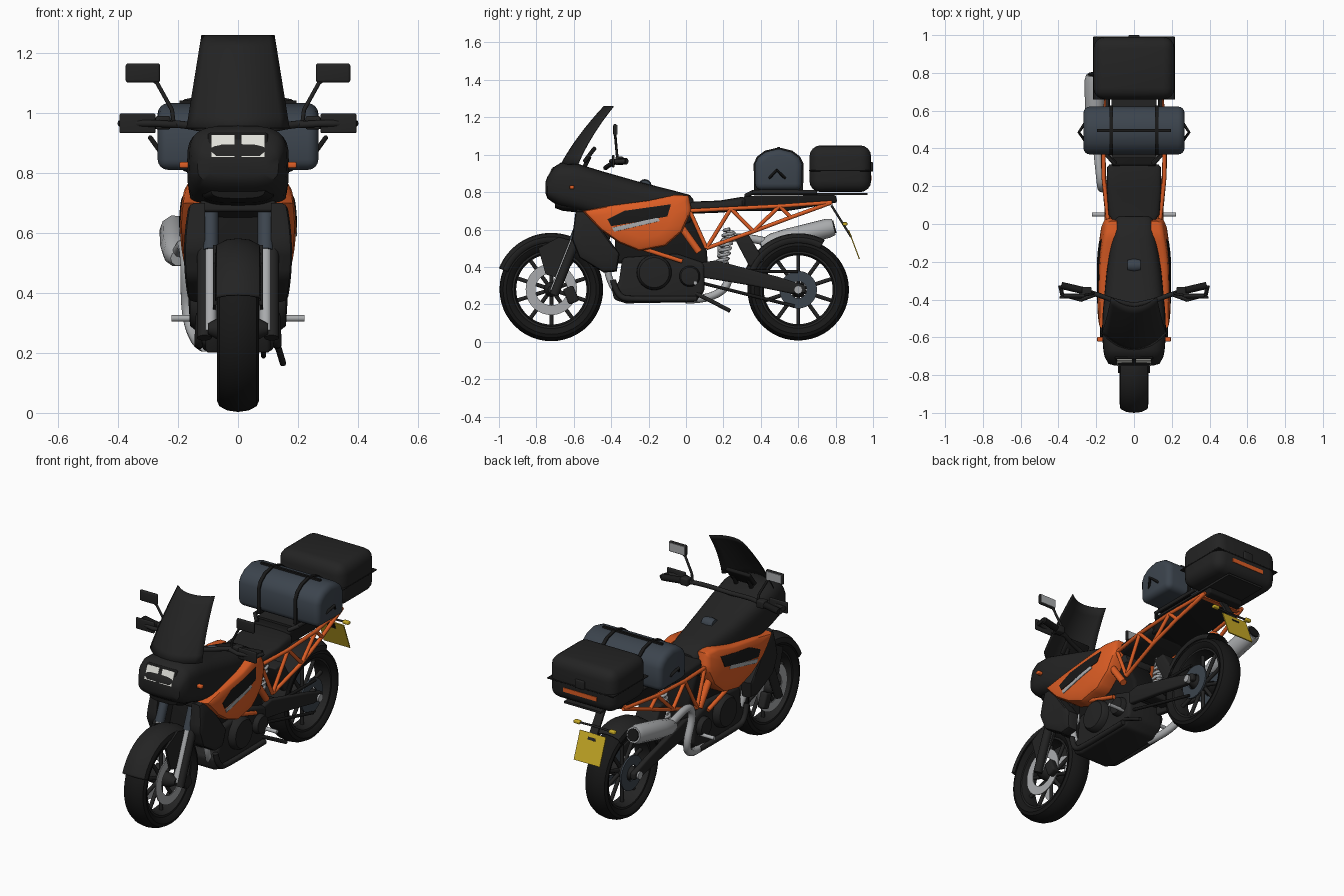
import bpy, bmesh, math
from mathutils import Vector, Matrix

if "Cube" in bpy.data.objects:
    bpy.data.objects.remove(bpy.data.objects["Cube"])


def material(name, rgb):
    m = bpy.data.materials.new(name)
    m.use_nodes = True
    m.diffuse_color = (*rgb, 1)
    m.node_tree.nodes["Principled BSDF"].inputs["Base Color"].default_value = (*rgb, 1)
    return m


BLACK = material("black plastic", (0.017, 0.017, 0.017))
DARK = material("deep black", (0.009, 0.009, 0.009))
ORANGE = material("orange paint", (0.72, 0.11, 0.018))
SLATE = material("slate grey", (0.045, 0.058, 0.075))
SILVER = material("silver metal", (0.4, 0.41, 0.42))
WHITE = material("lamp white", (0.75, 0.75, 0.7))
YELLOW = material("plate yellow", (0.6, 0.42, 0.02))


def finish(name, bm, mat, mirror=False, solid=0, bevel=0):
    bmesh.ops.recalc_face_normals(bm, faces=bm.faces)
    if bevel:
        sharp = [e for e in bm.edges if e.calc_face_angle(0) > 0.7]
        bmesh.ops.bevel(bm, geom=sharp, offset=bevel, segments=4, profile=0.5,
                        affect='EDGES', clamp_overlap=True)
    me = bpy.data.meshes.new(name)
    bm.to_mesh(me)
    bm.free()
    me.materials.append(mat)
    ob = bpy.data.objects.new(name, me)
    bpy.context.collection.objects.link(ob)
    bpy.ops.object.select_all(action='DESELECT')
    ob.select_set(True)
    bpy.context.view_layer.objects.active = ob
    bpy.ops.object.shade_smooth_by_angle(angle=0.65)
    if solid:
        ob.modifiers.new("thickness", 'SOLIDIFY').thickness = solid
    if mirror:
        ob.modifiers.new("mirror", 'MIRROR')
    return ob


def skin(bm, rings, closed=True, caps=True):
    rows = [[bm.verts.new(p) for p in r] for r in rings]
    n = len(rows[0])
    for a, b in zip(rows, rows[1:]):
        for i in range(n if closed else n - 1):
            j = (i + 1) % n
            bm.faces.new((a[i], a[j], b[j], b[i]))
    if caps:
        bm.faces.new(rows[0])
        bm.faces.new(rows[-1])


def box(name, c, size, mat, bevel=0, tilt=0, mirror=False):
    bm = bmesh.new()
    bmesh.ops.create_cube(bm, size=1, matrix=Matrix.Translation(c)
                          @ Matrix.Rotation(tilt, 4, 'X') @ Matrix.Diagonal((*size, 1)))
    return finish(name, bm, mat, mirror, bevel=bevel)


def prism(name, outline, x0, x1, mat, bevel=0, mirror=False):
    bm = bmesh.new()
    skin(bm, [[(x, y, z) for y, z in outline] for x in (x0, x1)])
    return finish(name, bm, mat, mirror, bevel=bevel)


def loft(name, stations, mat, power=3.0):
    """Superellipse sections along y: (y, half width, low z, high z)."""
    bm, rings, n = bmesh.new(), [], 32
    for y, w, lo, hi in stations:
        ring = []
        for i in range(n):
            c, s = math.cos(math.tau * i / n), math.sin(math.tau * i / n)
            px = math.copysign(abs(c) ** (2 / power), c) * w
            pz = math.copysign(abs(s) ** (2 / power), s) * (hi - lo) / 2
            ring.append((px, y, (lo + hi) / 2 + pz))
        rings.append(ring)
    skin(bm, rings)
    return finish(name, bm, mat)


def lathe(name, profile, c, mat, start=0, end=360, mirror=False, solid=0, steps=48):
    """Turn (x, radius) points about the x axis; angles run from front to back."""
    bm, rings, full = bmesh.new(), [], end - start == 360
    for i in range(steps + 1):
        a = math.radians(start + (end - start) * i / steps)
        rings.append([(x, c[0] - r * math.cos(a), c[1] + r * math.sin(a)) for x, r in profile])
    skin(bm, rings, closed=full, caps=False)
    bmesh.ops.remove_doubles(bm, verts=bm.verts, dist=1e-5)
    return finish(name, bm, mat, mirror, solid)


def tube(name, paths, r, mat, mirror=False, smooth=False, radii=None):
    cu = bpy.data.curves.new(name, 'CURVE')
    cu.dimensions, cu.bevel_depth, cu.bevel_resolution = '3D', r, 3
    cu.use_fill_caps = True
    for path in paths:
        sp = cu.splines.new('NURBS' if smooth else 'POLY')
        sp.points.add(len(path) - 1)
        for i, p in enumerate(path):
            sp.points[i].co = (*p, 1)
            sp.points[i].radius = radii[i] if radii else 1
        sp.order_u, sp.use_endpoint_u, sp.resolution_u = 3, True, 6
    ob = bpy.data.objects.new("helper", cu)
    bpy.context.collection.objects.link(ob)
    me = bpy.data.meshes.new_from_object(ob.evaluated_get(bpy.context.evaluated_depsgraph_get()))
    bm = bmesh.new()
    bm.from_mesh(me)
    bpy.data.objects.remove(ob)
    bpy.data.meshes.remove(me)
    return finish(name, bm, mat, mirror)


def panel(name, outline, surface, mat, inner=None, lift=0.0, edge=0.02):
    """Mirrored side panel whose outer face follows surface(y, z)."""
    pts = [Vector(a).lerp(Vector(b), k / 4) for a, b in
           zip(outline, outline[1:] + outline[:1]) for k in range(4)]
    mid = sum(pts, Vector((0, 0))) / len(pts)
    rings = []
    for s, drop in ((1, None), (1, edge), (0.96, edge * 0.25), (0.88, 0), (0.6, 0), (0.3, 0), (0.05, 0)):
        ring = []
        for p in pts:
            y, z = mid.lerp(p, s)
            x = surface(y, z) + lift - (drop or 0)
            ring.append(((inner if inner else x - 0.004) if drop is None else x, y, z))
        rings.append(ring)
    bm = bmesh.new()
    skin(bm, rings)
    return finish(name, bm, mat, mirror=True)


# Wheels
FRONT, REAR = (-0.72, 0.28), (0.6, 0.278)
for tag, c, k in (("front", FRONT, 1.0), ("rear", REAR, 0.98)):
    half = [(0.045, 0.205), (0.062, 0.22), (0.07, 0.24), (0.062, 0.258), (0.035, 0.272), (0, 0.277)]
    ring = half + [(-x, r) for x, r in half[-2::-1]]
    lathe(tag + "_tyre", [(x, r * k) for x, r in ring + ring[:1]], c, DARK)
    rim = [(0.05, 0.212), (0.05, 0.198), (0, 0.188), (-0.05, 0.198), (-0.05, 0.212), (0.05, 0.212)]
    lathe(tag + "_rim", [(x, r * k) for x, r in rim], c, BLACK)
    hub = [(-0.1, 0), (-0.1, 0.018), (-0.06, 0.04), (0.06, 0.04), (0.1, 0.018), (0.1, 0)]
    lathe(tag + "_hub", hub, c, BLACK)
    spokes = []
    for i in range(10):
        a = math.tau * (i + 0.5) / 10
        u = (math.cos(a), math.sin(a))
        spokes.append([(0, c[0] + u[0] * r, c[1] + u[1] * r) for r in (0.03, 0.195)])
    tube(tag + "_spokes", spokes, 0.011, BLACK)
disc = [(0.058, 0.085), (0.058, 0.137), (0.064, 0.137), (0.064, 0.085), (0.058, 0.085)]
lathe("front_brake_disc", disc, FRONT, SILVER, mirror=True)
sprocket = [(0.056, 0.045), (0.056, 0.1), (0.066, 0.1), (0.066, 0.045), (0.056, 0.045)]
lathe("rear_sprocket", sprocket, REAR, SLATE, mirror=True)

# Mudguards
arch = [(-0.076, 0.25), (-0.072, 0.28), (-0.04, 0.297), (0, 0.302), (0.04, 0.297), (0.072, 0.28), (0.076, 0.25)]
lathe("front_mudguard", arch, FRONT, BLACK, 22, 125, solid=0.006)
prism("front_mudguard_side", [(-0.79, 0.5), (-0.75, 0.36), (-0.68, 0.34), (-0.61, 0.44), (-0.57, 0.53), (-0.68, 0.56)],
      0.072, 0.084, BLACK, mirror=True)
lathe("rear_mudguard", arch, REAR, BLACK, 10, 118, solid=0.006)
prism("rear_inner_guard", [(0.25, 0.57), (0.33, 0.58), (0.42, 0.43), (0.34, 0.4)], -0.07, 0.07, BLACK, 0.01)

# Fork
def on_fork(x, z, dy=0):
    return (x, -0.705 + (z - 0.28) * 0.4 + dy, z)
tube("fork_lower", [[on_fork(0.092, 0.27), on_fork(0.092, 0.56)]], 0.021, SILVER, True)
tube("fork_upper", [[on_fork(0.092, 0.54), on_fork(0.092, 0.8)]], 0.027, SLATE, True)
tube("fork_guard", [[on_fork(0.112, 0.25, 0.012), on_fork(0.112, 0.55, 0.012)]], 0.025, BLACK, True)
box("fork_clamp", (0, -0.545, 0.69), (0.25, 0.08, 0.04), BLACK, 0.01)
box("brake_caliper", (0.085, -0.615, 0.25), (0.045, 0.06, 0.09), BLACK, 0.012, 0.4, True)

# Main body from nose to tank
loft("nose_and_tank", [(-0.75, 0.1, 0.79, 0.86), (-0.74, 0.135, 0.765, 0.885), (-0.705, 0.155, 0.74, 0.935),
     (-0.67, 0.162, 0.72, 0.957), (-0.58, 0.17, 0.695, 0.952), (-0.46, 0.165, 0.66, 0.915), (-0.25, 0.145, 0.6, 0.855),
     (-0.08, 0.12, 0.6, 0.812), (0.02, 0.105, 0.62, 0.785), (0.04, 0.09, 0.65, 0.76)], BLACK, 3.6)
loft("nose_chin", [(-0.7, 0.09, 0.715, 0.77), (-0.66, 0.12, 0.7, 0.78), (-0.57, 0.125, 0.69, 0.78)], DARK)
lathe("fuel_cap", [(-0.035, 0.0), (-0.035, 0.03), (0, 0.036), (0.035, 0.03), (0.035, 0)], (-0.22, 0.833), SLATE)
box("headlamp_surround", (0, -0.716, 0.887), (0.2, 0.03, 0.095), DARK, 0.008, -0.42)
box("headlamp", (0.05, -0.731, 0.888), (0.078, 0.009, 0.08), WHITE, 0, -0.42, True)
box("front_indicator", (0.178, -0.61, 0.826), (0.035, 0.025, 0.02), ORANGE, 0.006, 0, True)
box("dashboard", (0, -0.515, 1.0), (0.16, 0.022, 0.1), DARK, 0.008, -0.65)
tube("dashboard_mount", [[(0.05, -0.55, 0.92), (0.05, -0.515, 0.99)]], 0.012, DARK, True)

# Windscreen, bowed across its width
bm = bmesh.new()
rows = []
for j in range(9):
    v = j / 8
    rows.append([(u / 6 * (0.172 - 0.05 * v), -0.67 + 0.17 * v + 0.06 * v * v + (u / 6) ** 2 * (0.09 - 0.04 * v),
                  0.95 + 0.31 * v) for u in range(-6, 7)])
skin(bm, rows, closed=False, caps=False)
finish("windscreen", bm, BLACK, solid=0.006)

# Side fairings
def bulge(y, z):
    return 0.193 - 0.9 * (z - 0.62) ** 2 - 0.35 * max(0, y + 0.25) ** 2
panel("side_fairing", [(-0.555, 0.7), (-0.4, 0.728), (-0.2, 0.755), (-0.06, 0.785), (0.015, 0.782), (0.03, 0.7), (-0.02, 0.59),
      (-0.11, 0.512), (-0.25, 0.485), (-0.36, 0.53), (-0.46, 0.6)], bulge, ORANGE, 0.09)
panel("fairing_vent", [(-0.42, 0.655), (-0.33, 0.70), (-0.08, 0.735), (-0.1, 0.67), (-0.25, 0.642), (-0.4, 0.618)],
      bulge, DARK, lift=0.004, edge=0.001)
panel("fairing_stripe", [(-0.395, 0.61), (-0.15, 0.665), (-0.14, 0.645), (-0.385, 0.588)],
      bulge, SILVER, lift=0.004, edge=0.001)
panel("radiator_shroud", [(-0.59, 0.7), (-0.61, 0.55), (-0.57, 0.45), (-0.44, 0.37), (-0.37, 0.375), (-0.355, 0.47),
      (-0.45, 0.6), (-0.53, 0.70)], lambda y, z: 0.18 - 0.6 * (z - 0.53) ** 2, BLACK, 0.11)
box("radiator", (0, -0.44, 0.53), (0.24, 0.05, 0.28), DARK, 0.01, -0.3)

# Engine
prism("engine_block", [(-0.4, 0.3), (-0.385, 0.225), (-0.32, 0.205), (0.05, 0.212), (0.1, 0.27), (0.1, 0.42), (-0.05, 0.47),
      (-0.34, 0.45), (-0.36, 0.31)], -0.12, 0.12, BLACK, 0.02)
prism("engine_upper", [(-0.38, 0.42), (-0.38, 0.66), (0.02, 0.68), (0.11, 0.5), (0.12, 0.38)], -0.09, 0.09, DARK, 0.02)
cover = [(0.1, 0.095), (0.145, 0.092), (0.16, 0.08), (0.165, 0)]
lathe("engine_cover", cover, (-0.17, 0.37), BLACK, mirror=True)
lathe("clutch_cover", [(x - 0.01, r * 0.6) for x, r in cover], (0.02, 0.35), BLACK, mirror=True)
tube("skid_rail", [[(0.125, -0.39, 0.33), (0.13, -0.37, 0.24), (0.13, -0.28, 0.225), (0.13, 0.06, 0.23)]], 0.016, BLACK, True, True)

# Exhaust
tube("header_pipe", [[(0.06, -0.35, 0.5), (0.09, -0.42, 0.47), (0.09, -0.42, 0.33), (0.07, -0.36, 0.25)]], 0.018, SILVER, True, True)
tube("exhaust_pipe", [[(-0.11, 0.0, 0.225), (-0.13, 0.13, 0.225), (-0.17, 0.25, 0.32), (-0.17, 0.17, 0.5),
     (-0.18, 0.25, 0.58), (-0.2, 0.45, 0.53)]], 0.022, SILVER, smooth=True)
tube("silencer", [[(-0.198, 0.4, 0.515), (-0.203, 0.46, 0.533), (-0.205, 0.55, 0.555), (-0.208, 0.76, 0.607), (-0.208, 0.79, 0.614)]],
     0.054, SILVER, radii=[0.5, 0.88, 1, 1, 0.85])
tube("silencer_tip", [[(-0.208, 0.785, 0.613), (-0.208, 0.796, 0.616)]], 0.036, DARK)

# Swingarm, chain, shock, pegs and stand
prism("swingarm", [(0.06, 0.42), (0.16, 0.435), (0.5, 0.345), (0.64, 0.3), (0.64, 0.26), (0.56, 0.258), (0.35, 0.3), (0.08, 0.345)],
      0.08, 0.112, BLACK, 0.01, True)
box("swingarm_bridge", (0, 0.2, 0.38), (0.18, 0.12, 0.06), BLACK, 0.01, -0.25)
lathe("axle_nut", [(0.1, 0.022), (0.122, 0.022), (0.122, 0)], REAR, SILVER, mirror=True)
tube("chain", [[(0.085, 0.02, 0.33), (0.085, 0.58, 0.19)], [(0.085, 0.02, 0.38), (0.085, 0.6, 0.375)]], 0.009, DARK)
coil = [(0.028 * math.cos(i * 0.8), 0.19 + i * 0.0008 + 0.028 * math.sin(i * 0.8), 0.41 + i * 0.0035) for i in range(56)]
tube("shock_spring", [coil], 0.009, SILVER)
tube("footpeg", [[(0.1, 0.05, 0.315), (0.222, 0.05, 0.315)]], 0.011, SILVER, True)
tube("side_stand", [[(0.11, 0.05, 0.26), (0.135, 0.14, 0.215), (0.15, 0.235, 0.165)]], 0.011, BLACK)

# Trellis frame
def node(y, z):
    return (0.135 + 0.03 * math.sin(max(0, min(1, y / 0.75)) * math.pi), y, z)
top = [node(*p) for p in ((0.02, 0.7), (0.24, 0.712), (0.5, 0.725), (0.78, 0.745))]
low = [node(*p) for p in ((0.11, 0.5), (0.36, 0.59), (0.56, 0.665), (0.74, 0.73))]
tube("trellis_frame", [top, low, [top[0], low[0]], [low[0], top[1]], [top[1], low[1]], [low[1], top[2]],
     [top[2], low[2]], [low[2], top[3]]], 0.011, ORANGE, True)
tube("main_frame_strut", [[(0.135, -0.03, 0.62), (0.135, 0.07, 0.48)]], 0.02, ORANGE, True)
tube("lower_frame_tube", [[(0.13, -0.3, 0.52), (0.13, -0.02, 0.43)]], 0.012, ORANGE, True)
box("frame_crossbar", (0, 0.75, 0.74), (0.28, 0.025, 0.02), ORANGE)

# Seat, tail and rack
loft("seat", [(0.0, 0.1, 0.69, 0.745), (0.05, 0.135, 0.685, 0.75), (0.18, 0.143, 0.69, 0.755), (0.3, 0.142, 0.7, 0.775),
     (0.315, 0.13, 0.71, 0.77)], BLACK, 4)
prism("tail", [(0.29, 0.7), (0.31, 0.78), (0.8, 0.785), (0.81, 0.745), (0.55, 0.7)], -0.12, 0.12, DARK, 0.012)
box("rack", (0, 0.66, 0.79), (0.24, 0.62, 0.012), BLACK)
tube("grab_rail", [[(0.1, 0.32, 0.78), (0.14, 0.36, 0.80), (0.14, 0.7, 0.80)]], 0.012, BLACK, True)

# Top box
box("top_box", (0, 0.825, 0.925), (0.43, 0.33, 0.25), BLACK, 0.06)
box("top_box_seam", (0, 0.825, 0.915), (0.434, 0.334, 0.008), DARK, 0.06)
box("top_box_latch", (0, 0.99, 0.935), (0.06, 0.02, 0.05), BLACK, 0.005)
box("top_box_reflector", (0, 0.988, 0.875), (0.22, 0.009, 0.025), ORANGE)

# Duffel bag with straps
side = [(0.125, 0.81), (0.127, 0.95), (0.11, 0.985), (0.07, 1.015), (0, 1.032)]
bag = [(0.495 + d, z) for d, z in side] + [(0.495 - d, z) for d, z in side[-2::-1]]
prism("duffel_bag", bag, -0.268, 0.268, SLATE, 0.035)
strap = [(0.495 + (y - 0.495) * 1.05, 0.91 + (z - 0.91) * 1.06) for y, z in bag]
prism("duffel_strap", strap, 0.11, 0.13, DARK, mirror=True)
box("duffel_top_strap", (0, 0.495, 1.035), (0.39, 0.014, 0.012), DARK)
tube("duffel_handle", [[(0.262, 0.445, 0.875), (0.292, 0.485, 0.917), (0.262, 0.53, 0.875)]], 0.008, DARK, True)

# Handlebar, guards and mirrors
tube("handlebar", [[(0, -0.43, 0.93), (0.1, -0.41, 0.945), (0.2, -0.37, 0.965), (0.28, -0.35, 0.965)]], 0.013, BLACK, True, True)
tube("grip", [[(0.27, -0.352, 0.965), (0.385, -0.325, 0.965)]], 0.019, DARK, True)
tube("hand_guard_loop", [[(0.2, -0.37, 0.96), (0.28, -0.4, 0.965), (0.38, -0.375, 0.965), (0.39, -0.325, 0.965)]], 0.012, BLACK, True)
box("hand_guard", (0.335, -0.388, 0.965), (0.12, 0.014, 0.066), BLACK, 0.006, 0, True)
box("switch_block", (0.25, -0.355, 0.967), (0.05, 0.045, 0.045), BLACK, 0.008, 0, True)
tube("mirror_stem", [[(0.215, -0.365, 0.97), (0.22, -0.37, 1.01), (0.27, -0.378, 1.1), (0.3, -0.378, 1.12)]], 0.007, BLACK, True)
box("mirror_shell", (0.317, -0.38, 1.133), (0.115, 0.018, 0.064), BLACK, 0.016, 0, True)
box("mirror_glass", (0.317, -0.37, 1.133), (0.1, 0.006, 0.05), SILVER, 0, 0, True)

# Number plate carrier
box("plate_carrier", (0, 0.83, 0.645), (0.05, 0.012, 0.2), BLACK, 0, 0.56)
box("number_plate", (0, 0.898, 0.52), (0.17, 0.006, 0.165), YELLOW, 0, 0.36)
tube("rear_indicator_stem", [[(0, 0.845, 0.63), (0.1, 0.85, 0.63)]], 0.006, BLACK, True)
box("rear_indicator", (0.115, 0.85, 0.63), (0.04, 0.025, 0.018), YELLOW, 0.005, 0, True)
